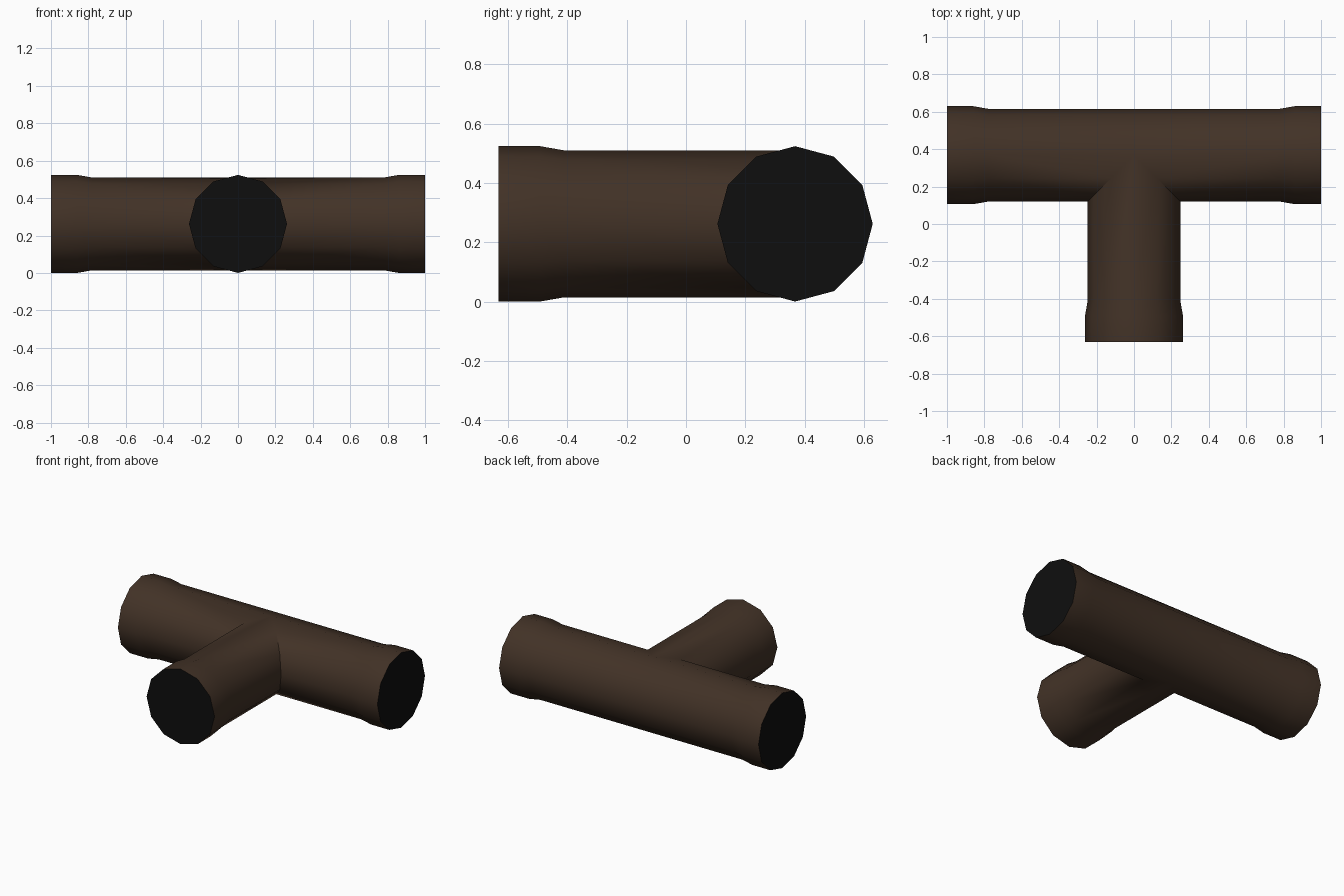
import bpy, bmesh, math
from mathutils import Vector

if "Cube" in bpy.data.objects:
    bpy.data.objects.remove(bpy.data.objects["Cube"])

SIDES = 12
R_PIPE, R_COLLAR = 0.248, 0.262
CENTRE = Vector((0, 0.368, R_COLLAR))


def material(name, rgb):
    m = bpy.data.materials.new(name)
    m.diffuse_color = (*rgb, 1)
    m.use_nodes = True
    m.node_tree.nodes["Principled BSDF"].inputs["Base Color"].default_value = m.diffuse_color
    return m


brown = material("dark_brown", (0.054, 0.0315, 0.0195))
black = material("near_black", (0.0045, 0.0045, 0.0045))


def add_arm(bm, along, across, mitre):
    """Pipe arm from the mitred joint at the centre to a collared, capped end."""
    up = Vector((0, 0, 1))
    profile = [(None, R_PIPE), (0.78, R_PIPE), (0.86, R_COLLAR), (1.0, R_COLLAR)]
    rings = []
    for dist, r in profile:
        ring = []
        for i in range(SIDES):
            a = 2 * math.pi * i / SIDES
            u, w = r * math.cos(a), r * math.sin(a)
            d = mitre(u) if dist is None else dist
            ring.append(bm.verts.new(CENTRE + along * d + across * u + up * w))
        rings.append(ring)
    for lo, hi in zip(rings, rings[1:]):
        for i in range(SIDES):
            j = (i + 1) % SIDES
            bm.faces.new((lo[i], lo[j], hi[j], hi[i]))
    # dark opening at the end
    bm.faces.new(rings[-1]).material_index = 1


bm = bmesh.new()
X, FRONT = Vector((1, 0, 0)), Vector((0, -1, 0))
# two halves of the straight run, cut back on the front for the branch
for s in (1, -1):
    add_arm(bm, X * s, FRONT, lambda u: max(0.0, u))
# front branch, mitred into the run
add_arm(bm, FRONT, X, abs)

# weld the three arms along the shared joint
bmesh.ops.remove_doubles(bm, verts=bm.verts, dist=0.0005)
bmesh.ops.recalc_face_normals(bm, faces=bm.faces)

mesh = bpy.data.meshes.new("pipe_tee")
bm.to_mesh(mesh)
bm.free()
mesh.materials.append(brown)
mesh.materials.append(black)
obj = bpy.data.objects.new("pipe_tee", mesh)
bpy.context.collection.objects.link(obj)
bpy.context.view_layer.objects.active = obj
obj.select_set(True)
bpy.ops.object.shade_smooth_by_angle(angle=math.radians(40))
